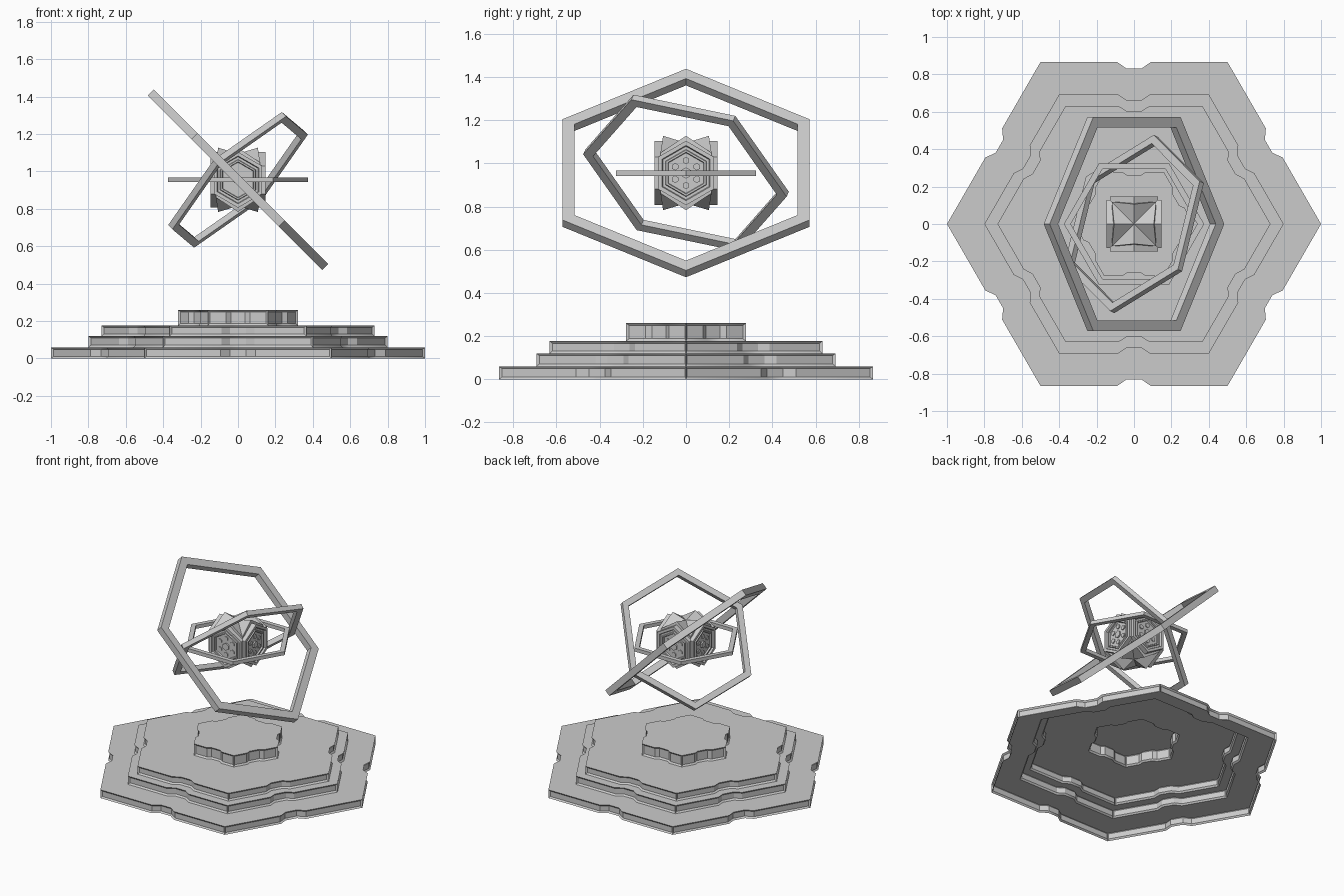
import bpy, bmesh, math
from mathutils import Matrix, Vector

if "Cube" in bpy.data.objects:
    bpy.data.objects.remove(bpy.data.objects["Cube"])

stone = bpy.data.materials.new("grey stone")
stone.diffuse_color = (0.6, 0.6, 0.6, 1)
stone.use_nodes = True
stone.node_tree.nodes["Principled BSDF"].inputs["Base Color"].default_value = stone.diffuse_color
CENTRE = Vector((0, 0, 0.955))


def finish(bm, name):
    me = bpy.data.meshes.new(name)
    bm.to_mesh(me)
    bm.free()
    me.materials.append(stone)
    ob = bpy.data.objects.new(name, me)
    bpy.context.collection.objects.link(ob)
    bpy.ops.object.select_all(action='DESELECT')
    ob.select_set(True)
    bpy.context.view_layer.objects.active = ob
    bpy.ops.object.shade_smooth_by_angle(angle=math.radians(30))
    return ob


def notched_hexagon(r, depth, wide, narrow):
    """Hexagon outline with a shallow notch in the middle of every side."""
    pts, ap = [], r * math.sqrt(3) / 2
    for i in range(6):
        a = math.radians(60 * i + 30)
        out, side = Vector((math.cos(a), math.sin(a))), Vector((-math.sin(a), math.cos(a)))
        for t, d in ((-r / 2, 0), (-wide, 0), (-narrow, depth), (narrow, depth), (wide, 0)):
            pts.append(out * (ap - d) + side * t)
    return pts


# Stepped plinth: one open-bottomed shell, with sunken panels in the walls
def plinth():
    tiers = [(1.0, 0.0, 0.06, 0.035, 0.09, 0.04), (0.80, 0.06, 0.12, 0.03, 0.085, 0.04),
             (0.73, 0.12, 0.177, 0.028, 0.085, 0.04), (0.32, 0.177, 0.26, 0.018, 0.06, 0.035)]
    bm = bmesh.new()
    last, panels = None, []
    for r, low, high, depth, wide, narrow in tiers:
        outline = notched_hexagon(r, depth, wide, narrow)
        for z in (low, high):
            ring = [bm.verts.new((p.x, p.y, z)) for p in outline]
            if last:
                n = len(ring)
                faces = [bm.faces.new((last[i], last[(i + 1) % n], ring[(i + 1) % n], ring[i]))
                         for i in range(n)]
                if z == high:
                    panels += [faces[i:i + 5] for i in range(0, n, 5)]
            last = ring
    bm.faces.new(last)
    bm.normal_update()
    for panel in panels:
        bmesh.ops.inset_region(bm, faces=panel, thickness=0.011, depth=-0.009,
                               use_even_offset=True, use_boundary=True)
    finish(bm, "stepped_plinth")


# Hexagonal hoop: square-section band around a tilted axis
def hoop(name, r, corner, normal):
    x = Vector(corner).normalized()
    z = Vector(normal)
    z = (z - x * z.dot(x)).normalized()
    rot = Matrix((x, z.cross(x), z)).transposed().to_4x4()
    inner, t = r * 0.903, r * 0.034
    bm = bmesh.new()
    rows = []
    for i in range(6):
        a = math.radians(60 * i)
        rows.append([bm.verts.new((q * math.cos(a), q * math.sin(a), h))
                     for q, h in ((r, -t), (r, t), (inner, t), (inner, -t))])
    for i in range(6):
        p, q = rows[i], rows[(i + 1) % 6]
        for k in range(4):
            m = (k + 1) % 4
            bm.faces.new((p[k], q[k], q[m], p[m]))
    bmesh.ops.recalc_face_normals(bm, faces=bm.faces[:])
    bm.transform(Matrix.Translation(CENTRE) @ rot)
    finish(bm, name)


# Core body: four hexagonal walls, with crossed gables dipping to the middle
def core():
    bm = bmesh.new()
    w, eave, peak, dip = 0.118, 0.125, 0.172, 0.14
    rims = {}
    for s in (1, -1):
        rim = []
        for i in range(4):
            a = math.radians(90 * i)
            c, n = math.cos(a), math.sin(a)
            rim.append(bm.verts.new((c * w * 0.9, n * w * 0.9, s * peak)))
            rim.append(bm.verts.new(((c - n) * w, (n + c) * w, s * eave * 0.75)))
        mid = bm.verts.new((0, 0, s * dip))
        for i in range(8):
            bm.faces.new((rim[i], rim[(i + 1) % 8], mid))
        rims[s] = rim
    for i in range(0, 8, 2):
        u, d = rims[1], rims[-1]
        bm.faces.new((u[i - 1], u[i + 1], d[i + 1], d[i - 1]))
        bm.faces.new((u[i - 1], u[i], u[i + 1]))
        bm.faces.new((d[i - 1], d[i], d[i + 1]))
    bmesh.ops.recalc_face_normals(bm, faces=bm.faces[:])
    bm.transform(Matrix.Translation(CENTRE))
    finish(bm, "core_body")


def hex_prism(bm, r, low, high, x=0, y=0):
    v = bmesh.ops.create_cone(bm, cap_ends=True, segments=6, radius1=r, radius2=r,
                              depth=high - low)["verts"]
    a = v[0].co
    if abs(a.x) > 1e-4 and abs(a.y) > 1e-4:   # keep a corner on the y axis
        bmesh.ops.rotate(bm, verts=v, matrix=Matrix.Rotation(0, 3, 'Z'))
    bmesh.ops.translate(bm, verts=v, vec=(x, y, (low + high) / 2))
    return max({f for q in v for f in q.link_faces}, key=lambda f: f.calc_center_median().z)


# Core plates: stepped hexagonal medallions on the four walls
def medallion(index):
    bm = bmesh.new()
    face = hex_prism(bm, 0.149, 0.10, 0.147)
    for width, depth in ((0.018, 0), (0.004, -0.012), (0.012, 0), (0.003, 0.008),
                         (0.008, 0), (0.003, -0.010)):
        bmesh.ops.inset_region(bm, faces=[face], thickness=width, depth=depth,
                               use_even_offset=True)
    hex_prism(bm, 0.026, 0.125, 0.143)
    for k in range(6):
        a = math.radians(60 * k + 30)
        hex_prism(bm, 0.017, 0.125, 0.140, 0.058 * math.cos(a), 0.058 * math.sin(a))
    turn = Matrix.Rotation(math.radians(90 * index), 4, 'Z') @ Matrix.Rotation(math.pi / 2, 4, 'X')
    bm.transform(Matrix.Translation(CENTRE) @ turn)
    finish(bm, "core_medallion_%d" % (index + 1))


plinth()
hoop("outer_hoop", 0.66, (-1, 0, 1), (1, 0, 1))
hoop("middle_hoop", 0.495, (0.365, 0.225, 0.255), (-0.673, 0.302, 0.677))
hoop("inner_hoop", 0.375, (1, 0, 0), (0, 0, 1))
core()
for i in range(4):
    medallion(i)
